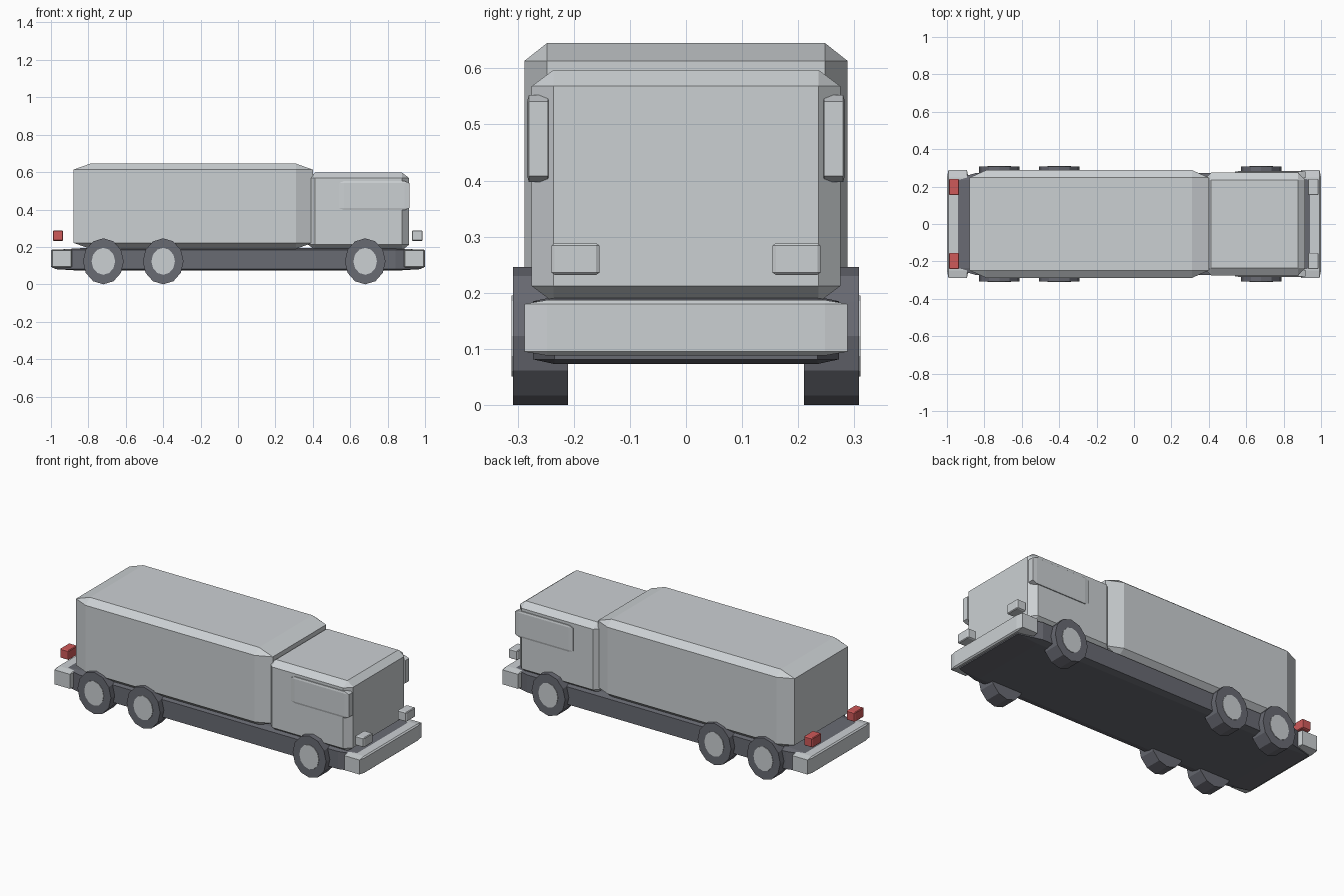
import bpy, bmesh, math
from mathutils import Matrix, Vector

cube = bpy.data.objects.get("Cube")
if cube:
    bpy.data.objects.remove(cube, do_unlink=True)


def material(name, rgb):
    m = bpy.data.materials.new(name)
    m.use_nodes = True
    m.diffuse_color = (*rgb, 1)
    m.node_tree.nodes["Principled BSDF"].inputs["Base Color"].default_value = (*rgb, 1)
    return m


GREY = material("light_grey", (0.60, 0.63, 0.65))
DARK = material("dark_grey", (0.14, 0.145, 0.17))
RED = material("red", (0.62, 0.10, 0.10))


def finish(name, bm, mat):
    mesh = bpy.data.meshes.new(name)
    bm.to_mesh(mesh)
    bm.free()
    mesh.materials.append(mat)
    obj = bpy.data.objects.new(name, mesh)
    bpy.context.collection.objects.link(obj)
    return obj


def box(name, x, y, z, mat):
    """Chamfered block; the chamfer stretches with the block's proportions."""
    bm = bmesh.new()
    bmesh.ops.create_cube(bm, size=1)
    bmesh.ops.bevel(bm, geom=bm.edges[:], offset=0.07, segments=1,
                    affect='EDGES', profile=0.5)
    size = Vector((x[1] - x[0], y[1] - y[0], z[1] - z[0]))
    centre = Vector((x[0] + x[1], y[0] + y[1], z[0] + z[1])) / 2
    bm.transform(Matrix.Translation(centre) @ Matrix.Diagonal((*size, 1)))
    return finish(name, bm, mat)


def disc(name, x, z, rx, rz, y0, y1, mat):
    """Twelve-sided drum lying across the vehicle."""
    bm = bmesh.new()
    bmesh.ops.create_cone(bm, cap_ends=True, segments=12,
                          radius1=1, radius2=1, depth=1)
    turn = Matrix.Rotation(math.pi / 2, 4, 'X')
    size = Matrix.Diagonal((rx, abs(y1 - y0), rz, 1))
    bm.transform(Matrix.Translation((x, (y0 + y1) / 2, z)) @ size @ turn)
    return finish(name, bm, mat)


# Main masses
box("cargo_body", (-0.88, 0.40), (-0.288, 0.288), (0.19, 0.645), GREY)
box("cab", (0.375, 0.915), (-0.275, 0.275), (0.183, 0.597), GREY)
box("chassis", (-0.98, 0.98), (-0.273, 0.273), (0.073, 0.193), DARK)

# Bumpers
box("front_bumper", (0.885, 1.0), (-0.288, 0.288), (0.088, 0.187), GREY)
box("rear_bumper", (-1.0, -0.885), (-0.288, 0.288), (0.088, 0.187), GREY)

# Paired parts on each side
for side, s in (("left", 1), ("right", -1)):
    def across(a, b):
        return sorted((s * a, s * b))

    box(side + "_window", (0.54, 0.917), across(0.243, 0.283), (0.397, 0.552), GREY)
    box(side + "_headlight", (0.93, 0.987), across(0.154, 0.24), (0.232, 0.288), GREY)
    box(side + "_tail_light", (-0.99, -0.935), across(0.154, 0.24), (0.232, 0.288), RED)

    for axle, x in (("front", 0.68), ("middle", -0.40), ("rear", -0.72)):
        disc(f"{side}_{axle}_tyre", x, 0.123, 0.109, 0.123, s * 0.21, s * 0.308, DARK)
        disc(f"{side}_{axle}_hub", x, 0.123, 0.063, 0.072, s * 0.25, s * 0.311, GREY)
